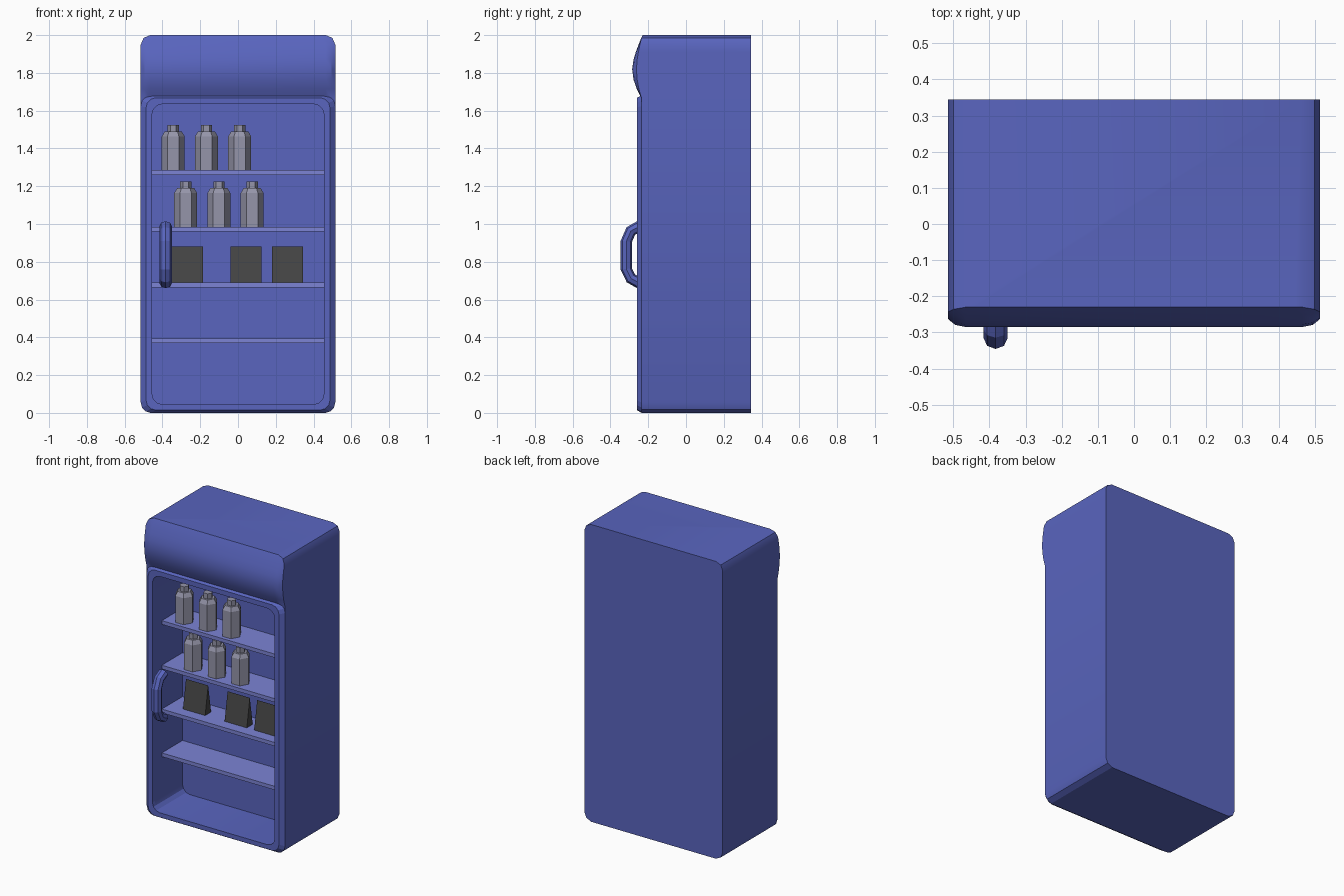
import bpy, bmesh, math
from mathutils import Vector

if "Cube" in bpy.data.objects:
    bpy.data.objects.remove(bpy.data.objects["Cube"])


def material(name, rgb):
    m = bpy.data.materials.new(name)
    m.diffuse_color = (*rgb, 1)
    m.use_nodes = True
    m.node_tree.nodes["Principled BSDF"].inputs["Base Color"].default_value = m.diffuse_color
    return m


BLUE = material("cabinet_blue", (0.10, 0.13, 0.52))
PALE = material("shelf_blue", (0.20, 0.23, 0.66))
GLASS = material("bottle_grey", (0.30, 0.30, 0.40))
DARK = material("packet_dark", (0.06, 0.06, 0.06))


def loft(name, rings, mat, cap=True, loop=False):
    """Skin a list of equal-length closed rings."""
    bm = bmesh.new()
    vs = [[bm.verts.new(p) for p in ring] for ring in rings]
    n = len(vs[0])
    pairs = list(zip(vs, vs[1:])) + ([(vs[-1], vs[0])] if loop else [])
    for a, b in pairs:
        for i in range(n):
            j = (i + 1) % n
            bm.faces.new((a[i], a[j], b[j], b[i]))
    if cap and not loop:
        bm.faces.new(vs[0][::-1])
        bm.faces.new(vs[-1])
    bmesh.ops.recalc_face_normals(bm, faces=bm.faces)
    me = bpy.data.meshes.new(name)
    bm.to_mesh(me)
    bm.free()
    me.materials.append(mat)
    ob = bpy.data.objects.new(name, me)
    bpy.context.collection.objects.link(ob)
    return ob


def rounded(hw, z0, z1, r, y, seg=3):
    """Rounded rectangle in the x-z plane."""
    pts = []
    for k, (cx, cz) in enumerate([(hw - r, z1 - r), (r - hw, z1 - r),
                                  (r - hw, z0 + r), (hw - r, z0 + r)]):
        for s in range(seg + 1):
            a = math.pi / 2 * (k + s / seg)
            pts.append((cx + r * math.cos(a), y, cz + r * math.sin(a)))
    return pts


def box(name, x0, x1, y0, y1, z0, z1, mat):
    ring = [(x0, y0), (x1, y0), (x1, y1), (x0, y1)]
    return loft(name, [[(x, y, z) for x, y in ring] for z in (z0, z1)], mat)


def activate(ob):
    bpy.ops.object.select_all(action='DESELECT')
    ob.select_set(True)
    bpy.context.view_layer.objects.active = ob


# Cabinet with bulging header: rows of (z, half width, front y)
FACE, BACK = -0.235, 0.345
rows = [(0, .465, FACE), (.018, .50, FACE), (.055, .515, FACE),
        (1.665, .515, FACE), (1.715, .515, -.261), (1.765, .515, -.278),
        (1.82, .515, -.285), (1.87, .515, -.278), (1.91, .515, -.266),
        (1.95, .515, -.251), (1.985, .50, -.237), (2.0, .465, -.23)]
rings = []
for z, w, f in rows:
    bulge = max(0, FACE - f)
    half = [(w, BACK), (w, f + .45 * bulge), (w - .02, f + .12 * bulge), (w - .05, f)]
    ring = half + [(-x, y) for x, y in reversed(half)]
    rings.append([(x, y, z) for x, y in ring])
cabinet = loft("cabinet", rings, BLUE)

# Hollow out the display compartment
cutter = loft("compartment_cutter", [rounded(.455, .045, 1.635, .055, y) for y in (-.4, .06)], BLUE)
cutter.hide_render = True
cut = cabinet.modifiers.new("compartment", 'BOOLEAN')
cut.operation, cut.solver, cut.object = 'DIFFERENCE', 'EXACT', cutter
activate(cabinet)
bpy.ops.object.modifier_apply(modifier=cut.name)
bpy.data.objects.remove(cutter)
activate(cabinet)
bpy.ops.object.shade_smooth_by_angle(angle=math.radians(25))

# Chamfered door frame
loft("door_frame", [rounded(.515, 0, 1.68, .055, FACE),
                    rounded(.487, .015, 1.668, .052, -.26),
                    rounded(.455, .045, 1.635, .055, -.26),
                    rounded(.455, .045, 1.635, .055, FACE)], BLUE, loop=True)

# Door handle: octagonal tube swept along a D-shaped path
path = [Vector(p) for p in [(-.245, .988), (-.292, .963), (-.316, .908),
                            (-.316, .762), (-.292, .712), (-.245, .687)]]
rings = []
for i, p in enumerate(path):
    d = (path[min(i + 1, 5)] - path[max(i - 1, 0)]).normalized()
    n = Vector((-d.y, d.x))
    ring = []
    for k in range(8):
        a = math.tau * k / 8
        q = p + n * .03 * math.cos(a)
        ring.append((-.383 + .033 * math.sin(a), q.x, q.y))
    rings.append(ring)
loft("door_handle", rings, BLUE)

# Shelves
SHELVES = [1.285, .985, .69, .395]
for i, z in enumerate(SHELVES):
    box(f"shelf_{i + 1}", -.455, .455, -.16, .06, z - .025, z, PALE)

# Six-sided bottles: (height, radius) profile
profile = [(0, .061), (.178, .061), (.205, .045), (.205, .03), (.24, .03)]
for shelf, first in ((0, -.343), (1, -.277)):
    for i in range(3):
        x = first + i * .176
        loft(f"bottle_{shelf + 1}_{i + 1}",
             [[(x + r * math.cos(k * math.pi / 3), -.08 + r * math.sin(k * math.pi / 3),
                SHELVES[shelf] + h) for k in range(6)] for h, r in profile], GLASS)

# Wedge-shaped snack packets
for i, x in enumerate((-.35, -.04, .18)):
    tri = [(-.085, .69), (-.022, .69), (-.053, .88)]
    loft(f"packet_{i + 1}", [[(px, y, z) for y, z in tri] for px in (x, x + .165)], DARK)
